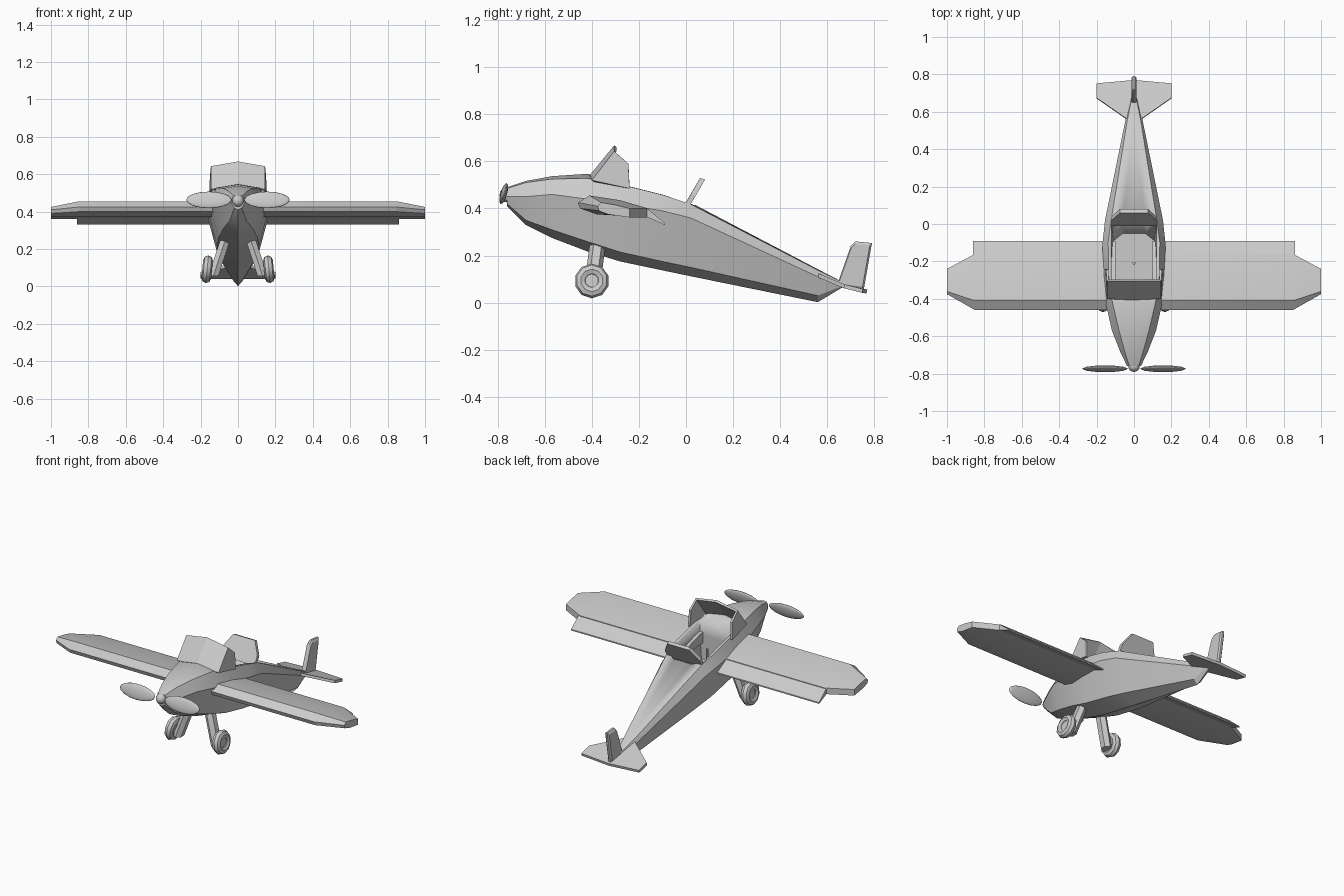
import bpy, bmesh, math
from mathutils import Vector

if "Cube" in bpy.data.objects:
    bpy.data.objects.remove(bpy.data.objects["Cube"])


def finish(ob, angle=30):
    bpy.ops.object.select_all(action='DESELECT')
    ob.select_set(True)
    bpy.context.view_layer.objects.active = ob
    bpy.ops.object.shade_smooth_by_angle(angle=math.radians(angle))
    return ob


def loft(name, rings, mirror=False, angle=25):
    """Skin a list of equal-length closed rings and cap both ends."""
    bm = bmesh.new()
    vs = [[bm.verts.new(p) for p in r] for r in rings]
    n = len(rings[0])
    for a, b in zip(vs, vs[1:]):
        for i in range(n):
            j = (i + 1) % n
            bm.faces.new((a[i], a[j], b[j], b[i]))
    bm.faces.new(vs[0])
    bm.faces.new(vs[-1][::-1])
    bmesh.ops.recalc_face_normals(bm, faces=bm.faces)
    me = bpy.data.meshes.new(name)
    bm.to_mesh(me)
    bm.free()
    ob = bpy.data.objects.new(name, me)
    bpy.context.collection.objects.link(ob)
    if mirror:
        ob.modifiers.new("mirror", 'MIRROR')
    return finish(ob, angle)


def slab(name, outline, offset, mirror=False):
    """Thicken an outline by a shift vector."""
    o = Vector(offset)
    return loft(name, [[Vector(p) for p in outline], [Vector(p) + o for p in outline]], mirror, 15)


# fuselage: y, top z, shoulder (x, z), widest (x, z), lower (x, z), bottom z
stations = [
    (-.76, .490, .025, .485, .037, .45, .020, .42, .41),
    (-.68, .517, .050, .510, .075, .45, .045, .35, .33),
    (-.57, .537, .080, .525, .118, .46, .078, .31, .275),
    (-.42, .547, .115, .528, .152, .44, .105, .26, .218),
    (-.28, .512, .135, .503, .165, .42, .112, .215, .175),
    (-.10, .465, .138, .458, .168, .39, .110, .175, .137),
    (.02, .425, .122, .418, .155, .36, .098, .15, .112),
    (.56, .142, .035, .138, .045, .11, .025, .03, .002),
    (.67, .085, .012, .084, .016, .078, .010, .072, .068)]
rings = []
for y, zt, xs, zs, xw, zw, xl, zl, zb in stations:
    half = [(xs, y, zs), (xw, y, zw), (xl, y, zl)]
    rings.append([(0, y, zt)] + half + [(0, y, zb)] + [(-a, b, c) for a, b, c in half[::-1]])
body = loft("fuselage", rings, angle=20)

# cockpit opening
cut = loft("cockpit_cutter", [
    [(-w, y0, z), (w, y0, z), (w, .00 - k, z), (.06, .04 - k, z), (-.06, .04 - k, z), (-w, .00 - k, z)]
    for z, w, y0, k in ((.27, .11, -.31, .09), (.42, .12, -.31, 0), (.65, .12, -.31, 0))])
cut.hide_render = True
cut.hide_set(True)
m = body.modifiers.new("cockpit", 'BOOLEAN')
m.object = cut
m.solver = 'EXACT'

# control stick
bpy.ops.mesh.primitive_cylinder_add(vertices=8, radius=.008, depth=.14, location=(0, -.21, .33))
bpy.context.object.name = "control_stick"

# windshield shell: half strip of bottom/top pairs, mirrored and thickened
low = [(0, -.41, .54), (.145, -.40, .52), (.155, -.24, .485)]
top = [(0, -.305, .668), (.145, -.305, .643), (.15, -.245, .59)]
me = bpy.data.meshes.new("windshield")
me.from_pydata(low + top, [], [(0, 1, 4, 3), (1, 2, 5, 4)])
glass = bpy.data.objects.new("windshield", me)
bpy.context.collection.objects.link(glass)
m = glass.modifiers.new("mirror", 'MIRROR')
m.use_clip = True
m = glass.modifiers.new("thickness", 'SOLIDIFY')
m.thickness = .014
m.offset = -1

# headrest behind the cockpit
slab("headrest", [(-.12, -.01, .41), (.12, -.01, .41), (.12, .02, .46), (.075, .06, .53),
                  (-.075, .06, .53), (-.12, .02, .46)], (0, .02, -.008))

# wings with clipped tips, and trailing flaps
root = [(-.46, .425), (-.41, .455), (-.28, .435), (-.16, .40), (-.16, .362), (-.38, .375), (-.45, .40)]
tip = [(-.375, .41), (-.36, .425), (-.30, .415), (-.24, .40), (-.24, .362), (-.33, .375), (-.37, .39)]
loft("wing", [[(x, y, z) for y, z in s] for x, s in ((.1, root), (.85, root), (1, tip))], True)
loft("wing_flap", [[(x, -.165, .40), (x, -.09, .338), (x, -.09, .33), (x, -.165, .363)]
                   for x in (.1, .86)], True)

# tail surfaces
half = [(.035, .56, .125), (.2, .675, .077), (.2, .752, .058)]
slab("tailplane", half + [(0, .77, .055)] + [(-x, y, z) for x, y, z in half[::-1]], (0, -.004, -.016))
fin = [(.64, .07), (.70, .24), (.72, .26), (.79, .253), (.755, .055)]
loft("tail_fin", [[(x, .71 + (y - .71) * k, .16 + (z - .16) * k) for y, z in fin]
                  for x, k in ((-.014, .88), (-.006, 1), (.006, 1), (.014, .88))])

# landing gear
for s, side in ((-1, "left"), (1, "right")):
    legs = [[(s * (x + .031 * math.cos(a * math.pi / 3 + math.pi / 6)),
              y + .034 * math.sin(a * math.pi / 3 + math.pi / 6), z) for a in range(6)]
            for x, y, z in ((.068, -.375, .25), (.132, -.40, .055))]
    loft(side + "_leg", legs)
    spot, turn = (s * .165, -.40, .092), (0, math.pi / 2 - s * .1, 0)
    bpy.ops.mesh.primitive_torus_add(major_segments=10, minor_segments=8, major_radius=.048,
                                     minor_radius=.026, location=spot, rotation=turn)
    bpy.context.object.name = side + "_tyre"
    finish(bpy.context.object, 40)
    bpy.ops.mesh.primitive_cylinder_add(vertices=10, radius=.035, depth=.03, location=spot, rotation=turn)
    bpy.context.object.name = side + "_wheel_hub"

    # propeller blade
    bpy.ops.mesh.primitive_uv_sphere_add(segments=12, ring_count=8, radius=1,
                                         location=(s * .155, -.774, .463), rotation=(-.28, 0, 0))
    blade = bpy.context.object
    blade.name = side + "_propeller_blade"
    blade.scale = (.122, .014, .046)
    finish(blade, 60)

# spinner
bpy.ops.mesh.primitive_uv_sphere_add(segments=10, ring_count=8, radius=.032, location=(0, -.76, .458))
bpy.context.object.name = "propeller_hub"
finish(bpy.context.object, 40)
